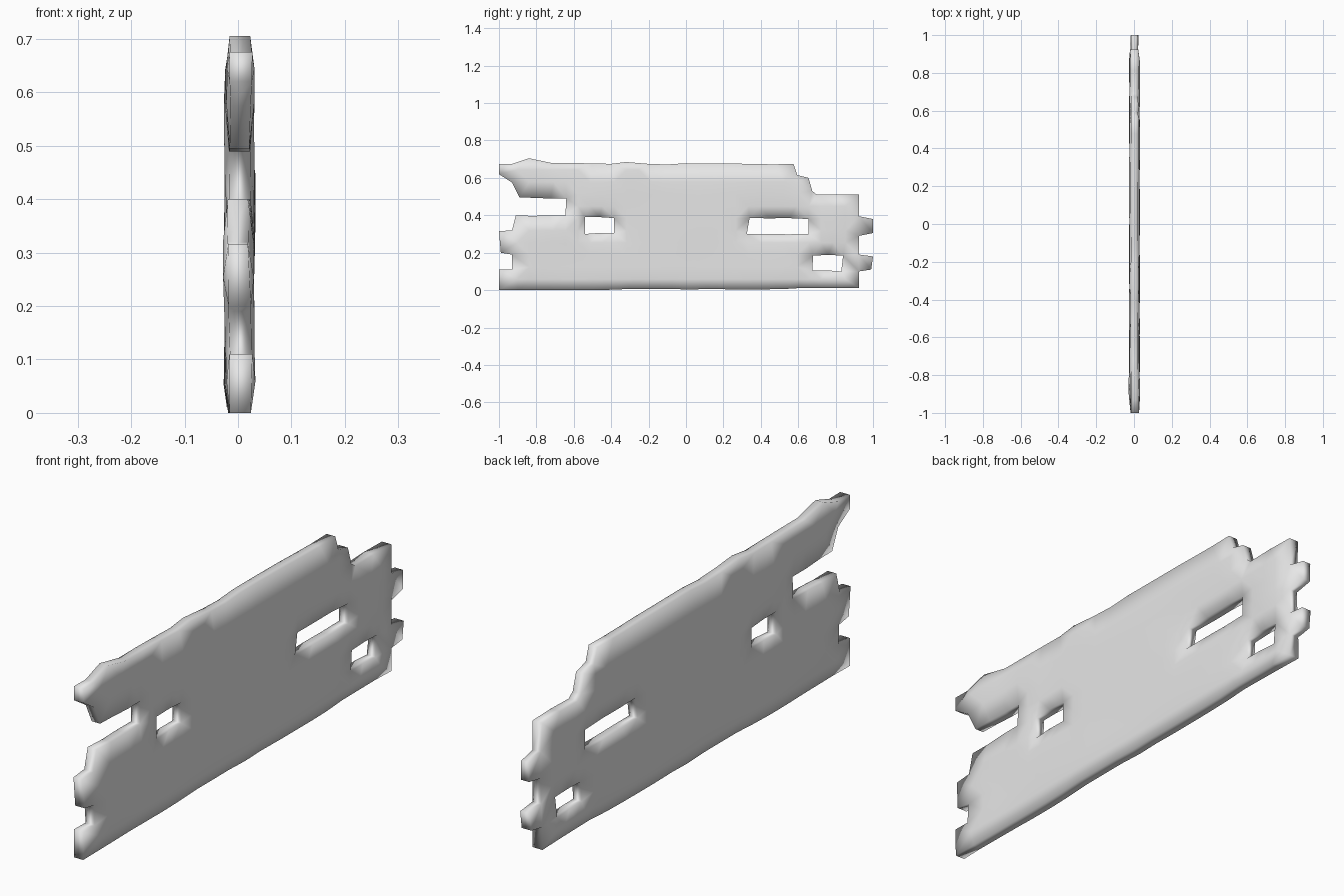
import bpy, bmesh, math, random
from mathutils import Vector
from mathutils.geometry import delaunay_2d_cdt, intersect_point_line

random.seed(4)
cube = bpy.data.objects.get("Cube")
if cube:
    bpy.data.objects.remove(cube, do_unlink=True)

# Broken outline of the wall in (y, z), counter-clockwise from the lower corner
OUTLINE = [(-1, 0), (.925, .01), (.925, .1), (.99, .11), (1, .18), (.925, .19),
           (.925, .29), (1, .305), (1, .38), (.925, .395), (.925, .51), (.7, .51),
           (.675, .53), (.655, .6), (.595, .615), (.575, .675), (-.2, .675),
           (-.32, .685), (-.4, .675), (-.72, .68), (-.84, .705), (-.93, .675),
           (-1, .675), (-1, .62), (-.93, .575), (-.89, .495), (-.64, .49),
           (-.645, .4), (-.91, .4), (-.93, .32), (-1, .315), (-.99, .2),
           (-.93, .19), (-.93, .11), (-1, .11)]
# Openings knocked through the wall
HOLES = [[(-.54, .3), (-.385, .305), (-.385, .385), (-.54, .39)],
         [(.325, .3), (.655, .3), (.655, .38), (.34, .385)],
         [(.675, .105), (.83, .1), (.84, .185), (.68, .185)]]


def split_edges(loop, step):
    """Split long sides of a loop, roughening the added points slightly."""
    points = []
    for a, b in zip(loop, loop[1:] + loop[:1]):
        a, b = Vector(a), Vector(b)
        count = max(1, round((b - a).length / step))
        for i in range(count):
            p = a.lerp(b, i / count)
            if i:
                p.y = max(0, p.y + random.uniform(-.004, .004))
            points.append(p)
    return points


loops = [split_edges(loop, .1) for loop in [OUTLINE] + HOLES]
sides = [(a, b) for loop in loops for a, b in zip(loop, loop[1:] + loop[:1])]


def inside(p):
    """Even-odd test against the outline and openings."""
    hit = False
    for a, b in sides:
        if (a.y > p.y) != (b.y > p.y):
            if p.x < a.x + (p.y - a.y) * (b.x - a.x) / (b.y - a.y):
                hit = not hit
    return hit


def rim_distance(p):
    best = 1
    for a, b in sides:
        near, t = intersect_point_line(p, a, b)
        near = a.lerp(b, min(1, max(0, t)))
        best = min(best, (p - near.to_2d()).length)
    return best


# Rim points first, then a loose grid of inner points
points, edges = [], []
for loop in loops:
    start, n = len(points), len(loop)
    points += loop
    edges += [(start + i, start + (i + 1) % n) for i in range(n)]
rim_count = len(points)
STEP = .065
for i in range(int(2 / STEP) + 1):
    for j in range(int(.7 / STEP) + 1):
        p = Vector((-1 + (i + .5) * STEP, (j + .9) * STEP))
        if inside(p) and rim_distance(p) > .035:
            points.append(p)
verts2d, _, tris, *_ = delaunay_2d_cdt(points, edges, [], 0, 1e-5)


def swell(p, seed):
    """Gentle unevenness of the plaster, strongest at the two ends."""
    wave = math.sin(p.x * 9 + seed) * math.cos(p.y * 11 + seed * 2)
    return wave * (.001 + .004 * abs(p.x) ** 3)


# Two uneven faces, thinner at the rim, joined all round
bm = bmesh.new()
left, right = [], []
for p in verts2d:
    bulge = .008 * min(1, rim_distance(p) / .05)
    left.append(bm.verts.new((.022 + bulge + swell(p, 1), p.x, p.y)))
    right.append(bm.verts.new((-.017 - bulge + swell(p, 3), p.x, p.y)))
for tri in tris:
    centre = sum((verts2d[i] for i in tri), Vector((0, 0))) / len(tri)
    if inside(centre):
        bm.faces.new([left[i] for i in tri])
        bm.faces.new([right[i] for i in reversed(tri)])
lookup = {v: right[i] for i, v in enumerate(left)}
for e in [e for e in bm.edges if e.is_boundary and e.verts[0] in lookup]:
    a, b = e.verts
    bm.faces.new((a, b, lookup[b], lookup[a]))
bmesh.ops.delete(bm, geom=[v for v in bm.verts if not v.link_faces], context='VERTS')
bmesh.ops.recalc_face_normals(bm, faces=bm.faces)
for f in bm.faces:
    f.smooth = True

mesh = bpy.data.meshes.new("broken_wall")
bm.to_mesh(mesh)
bm.free()
wall = bpy.data.objects.new("broken_wall", mesh)
bpy.context.collection.objects.link(wall)

# Pale grey plaster
GREY = (.8, .8, .8, 1)
mat = bpy.data.materials.new("pale_grey")
mat.use_nodes = True
mat.diffuse_color = GREY
mat.node_tree.nodes["Principled BSDF"].inputs["Base Color"].default_value = GREY
mesh.materials.append(mat)
